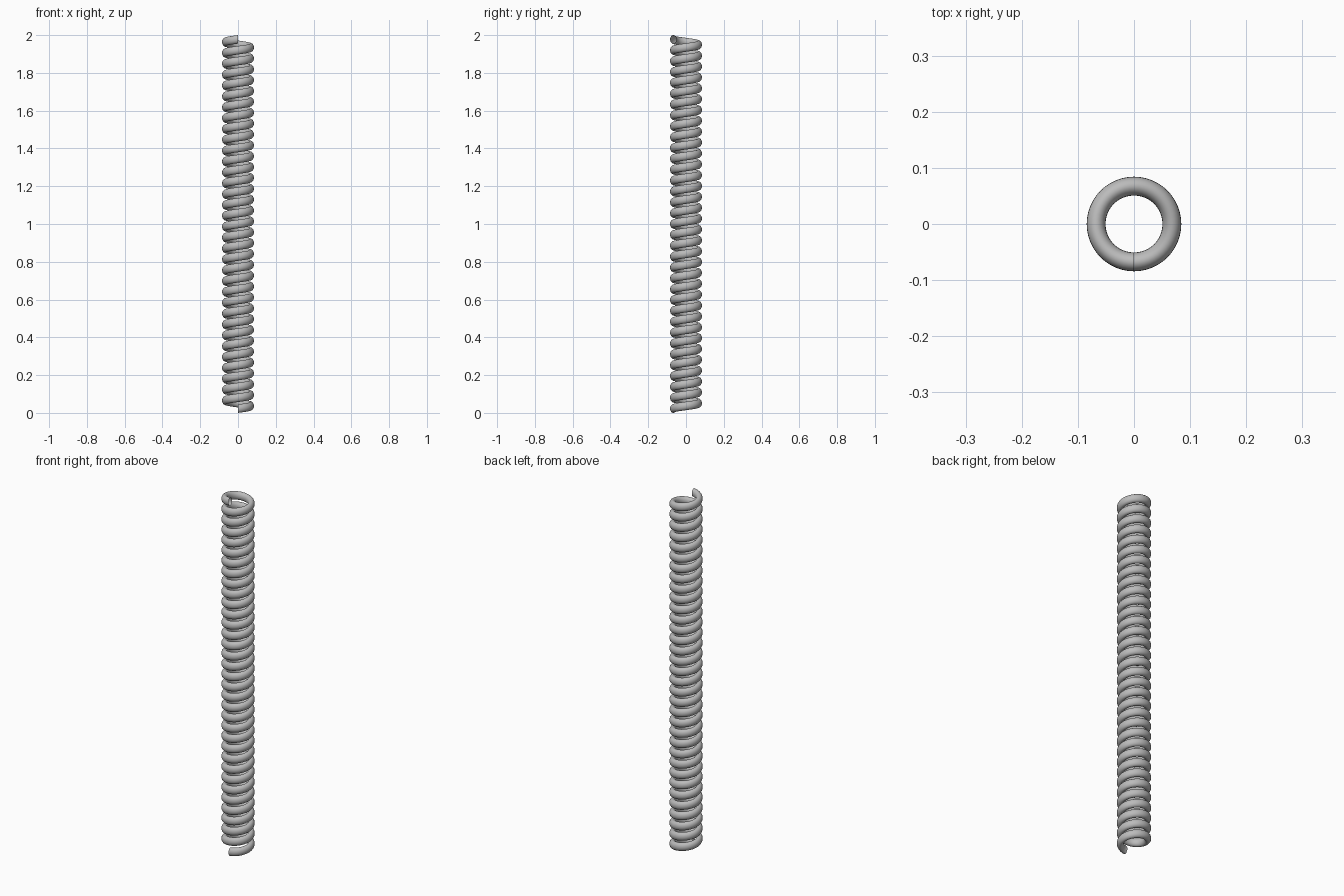
import bpy
import bmesh
from math import sin, cos, pi

cube = bpy.data.objects.get("Cube")
if cube:
    bpy.data.objects.remove(cube, do_unlink=True)

COIL_RADIUS = 0.0675     # axis to wire centre
WIRE_WIDTH = 0.0168      # wire half width, radially
WIRE_HEIGHT = 0.0225     # wire half height
TURNS = 34
STEPS = 48               # rings per turn
SIDES = 20               # points round the wire
TOTAL_HEIGHT = 2.0
pitch = (TOTAL_HEIGHT - 2 * WIRE_HEIGHT) / TURNS

# Plain grey metal
steel = bpy.data.materials.new("steel_grey")
steel.use_nodes = True
grey = (0.5, 0.5, 0.5, 1.0)
steel.diffuse_color = grey
steel.node_tree.nodes["Principled BSDF"].inputs["Base Color"].default_value = grey


def wire_ring(bm, step):
    """One upright oval section of the wire, turned and raised along the helix."""
    turn = step / STEPS
    angle = 2 * pi * turn - pi / 2
    ring = []
    for i in range(SIDES):
        a = 2 * pi * i / SIDES
        r = COIL_RADIUS + WIRE_WIDTH * cos(a)
        z = WIRE_HEIGHT + pitch * turn + WIRE_HEIGHT * sin(a)
        ring.append(bm.verts.new((r * cos(angle), r * sin(angle), z)))
    return ring


# Coil: sweep the section upward from the front, with open ends
bm = bmesh.new()
rings = [wire_ring(bm, s) for s in range(TURNS * STEPS + 1)]
for low, high in zip(rings, rings[1:]):
    for i in range(SIDES):
        j = (i + 1) % SIDES
        bm.faces.new((low[i], high[i], high[j], low[j]))
# Point the faces away from the wire centre
bm.normal_update()
face = bm.faces[:][0] if len(bm.faces) else None
centre = sum((v.co for v in rings[0]), rings[0][0].co * 0) / SIDES
if face and face.normal.dot(face.calc_center_median() - centre) < 0:
    bmesh.ops.reverse_faces(bm, faces=bm.faces[:])

mesh = bpy.data.meshes.new("spring_coil")
bm.to_mesh(mesh)
bm.free()
mesh.materials.append(steel)
coil = bpy.data.objects.new("spring_coil", mesh)
bpy.context.collection.objects.link(coil)

# Smooth wire
mesh.polygons.foreach_set("use_smooth", [True] * len(mesh.polygons))
mesh.update()
